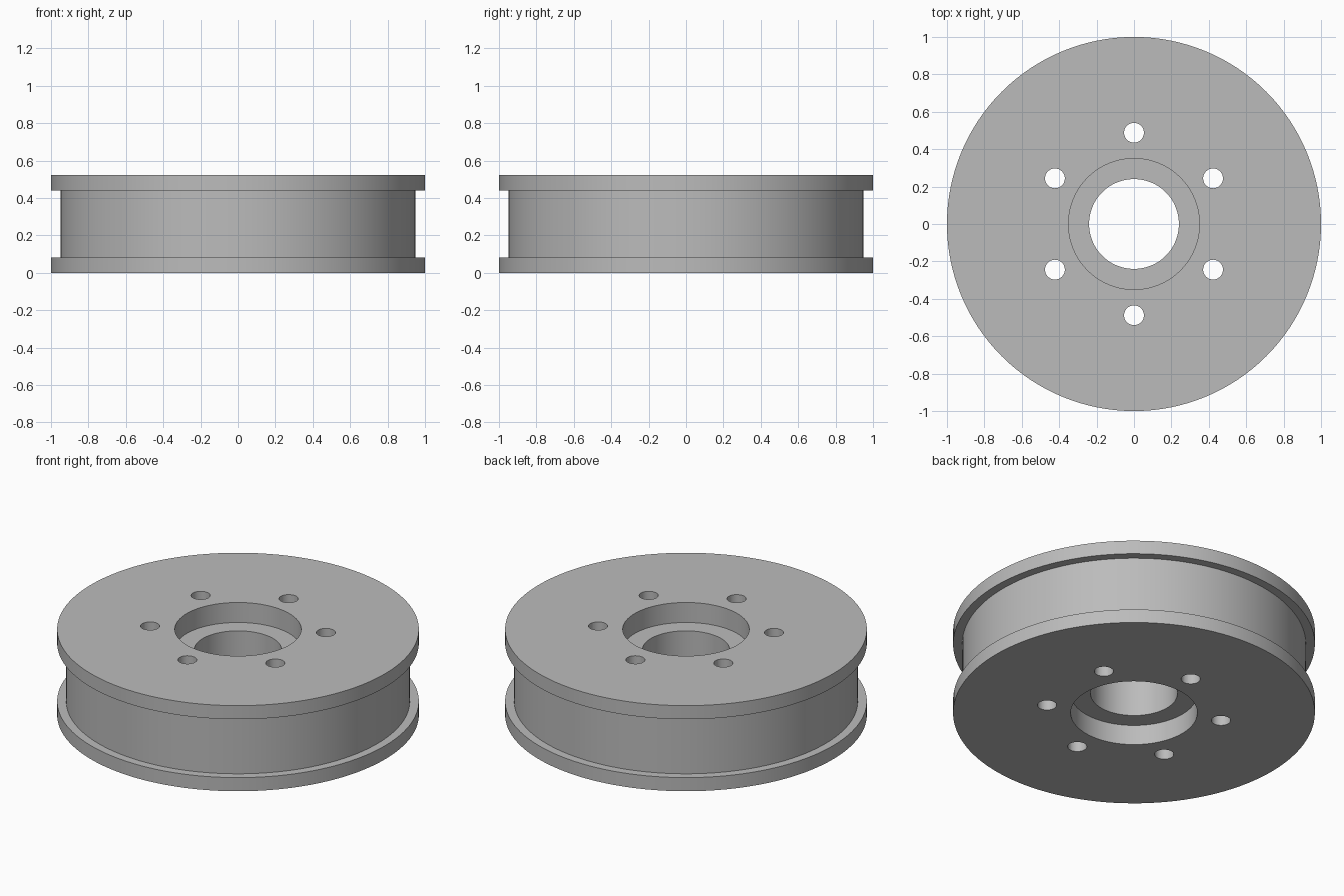
import bpy
import bmesh
from math import cos, sin, pi, radians
from mathutils import Matrix, Vector

cube = bpy.data.objects.get("Cube")
if cube:
    bpy.data.objects.remove(cube, do_unlink=True)

HEIGHT, FLANGE, RECESS = 0.522, 0.083, 0.122
RIM_R, DRUM_R, RECESS_R, BORE_R = 1.0, 0.95, 0.35, 0.24
BOLT_R, BOLT_CIRCLE, BOLTS = 0.053, 0.488, 6
SEGMENTS = 128

# Plain grey metal
metal = bpy.data.materials.new("grey_metal")
metal.use_nodes = True
colour = (0.5, 0.5, 0.5, 1)
metal.diffuse_color = colour
metal.node_tree.nodes["Principled BSDF"].inputs["Base Color"].default_value = colour


def make_object(name, bm):
    bmesh.ops.recalc_face_normals(bm, faces=bm.faces)
    mesh = bpy.data.meshes.new(name)
    bm.to_mesh(mesh)
    bm.free()
    obj = bpy.data.objects.new(name, mesh)
    bpy.context.collection.objects.link(obj)
    mesh.materials.append(metal)
    return obj


# Wheel body: lower half of the section, mirrored upward, then turned about z
lower = [(BORE_R, RECESS), (RECESS_R, RECESS), (RECESS_R, 0),
         (RIM_R, 0), (RIM_R, FLANGE), (DRUM_R, FLANGE)]
section = lower + [(r, HEIGHT - z) for r, z in reversed(lower)]
bm = bmesh.new()
verts = [bm.verts.new((r, 0, z)) for r, z in section]
edges = [bm.edges.new((v, verts[i - 1])) for i, v in enumerate(verts)]
bmesh.ops.spin(bm, geom=verts + edges, cent=(0, 0, 0), axis=(0, 0, 1),
               angle=2 * pi, steps=SEGMENTS, use_merge=True)
bmesh.ops.remove_doubles(bm, verts=bm.verts, dist=0.0001)
wheel = make_object("flanged_wheel", bm)

# Bolt holes: a ring of cylinders cut right through
bm = bmesh.new()
for i in range(BOLTS):
    a = pi / 2 + i * 2 * pi / BOLTS
    place = Vector((BOLT_CIRCLE * cos(a), BOLT_CIRCLE * sin(a), HEIGHT / 2))
    bmesh.ops.create_cone(bm, cap_ends=True, segments=32, radius1=BOLT_R,
                          radius2=BOLT_R, depth=HEIGHT * 2,
                          matrix=Matrix.Translation(place))
cutter = make_object("bolt_hole_cutter", bm)
cutter.hide_render = True

bpy.ops.object.select_all(action="DESELECT")
wheel.select_set(True)
bpy.context.view_layer.objects.active = wheel
cut = wheel.modifiers.new("bolt_holes", "BOOLEAN")
cut.operation = "DIFFERENCE"
cut.solver = "EXACT"
cut.object = cutter
bpy.ops.object.modifier_apply(modifier=cut.name)
bpy.data.objects.remove(cutter, do_unlink=True)

# Smooth walls, crisp rims
bpy.ops.object.shade_smooth_by_angle(angle=radians(30))
